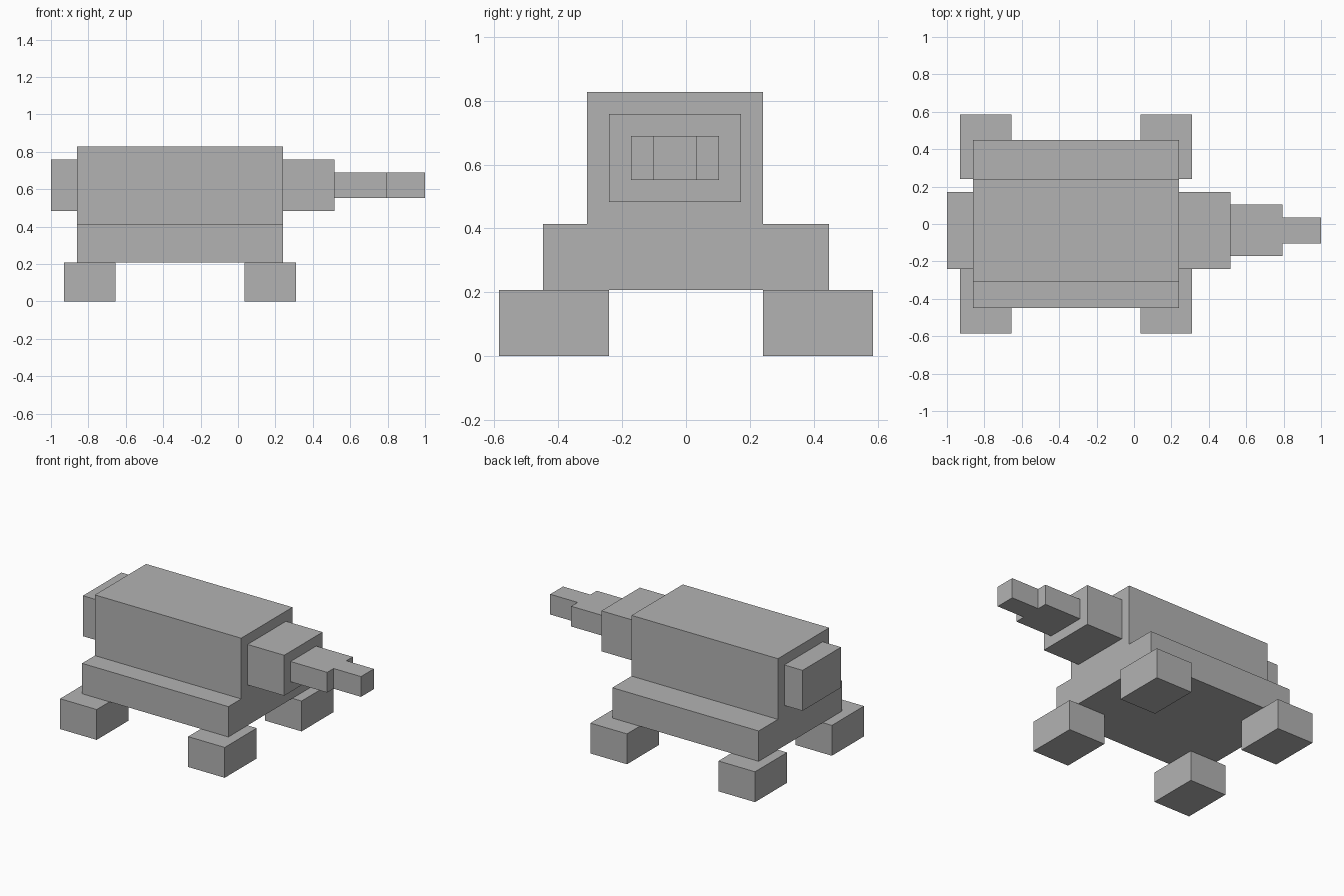
import bpy

old = bpy.data.objects.get("Cube")
if old:
    bpy.data.objects.remove(old, do_unlink=True)

U = 2 / 29  # one grid block

grey = bpy.data.materials.new("plain grey")
grey.use_nodes = True
colour = (0.45, 0.45, 0.45, 1)
grey.diffuse_color = colour
grey.node_tree.nodes["Principled BSDF"].inputs["Base Color"].default_value = colour


def block(name, x, y, z):
    """Box spanning the given (min, max) ranges, in blocks; x counts from the rear end."""
    spans = [((a + b) / 2 * U, (b - a) * U) for a, b in (x, y, z)]
    centre = [s[0] for s in spans]
    centre[0] -= 1
    bpy.ops.mesh.primitive_cube_add(size=1, location=centre)
    obj = bpy.context.object
    obj.name = name
    obj.scale = [s[1] for s in spans]
    bpy.ops.object.transform_apply(location=False, rotation=False, scale=True)
    obj.data.materials.append(grey)
    return obj


# Body
block("lower_body", (2, 18), (-6.5, 6.5), (3, 6))
block("upper_body", (2, 18), (-4.5, 3.5), (6, 12))

# End block, and the stepped taper on the other end
block("end_block", (0, 2), (-3.5, 2.5), (7, 11))
block("taper_base", (18, 22), (-3.5, 2.5), (7, 11))
block("taper_middle", (22, 26), (-2.5, 1.5), (8, 10))
block("taper_tip", (26, 29), (-1.5, 0.5), (8, 10))

# Four feet, mirrored across y
for end, x in (("right", (1, 5)), ("left", (15, 19))):
    block(f"front_{end}_foot", x, (-8.5, -3.5), (0, 3))
    block(f"back_{end}_foot", x, (3.5, 8.5), (0, 3))
